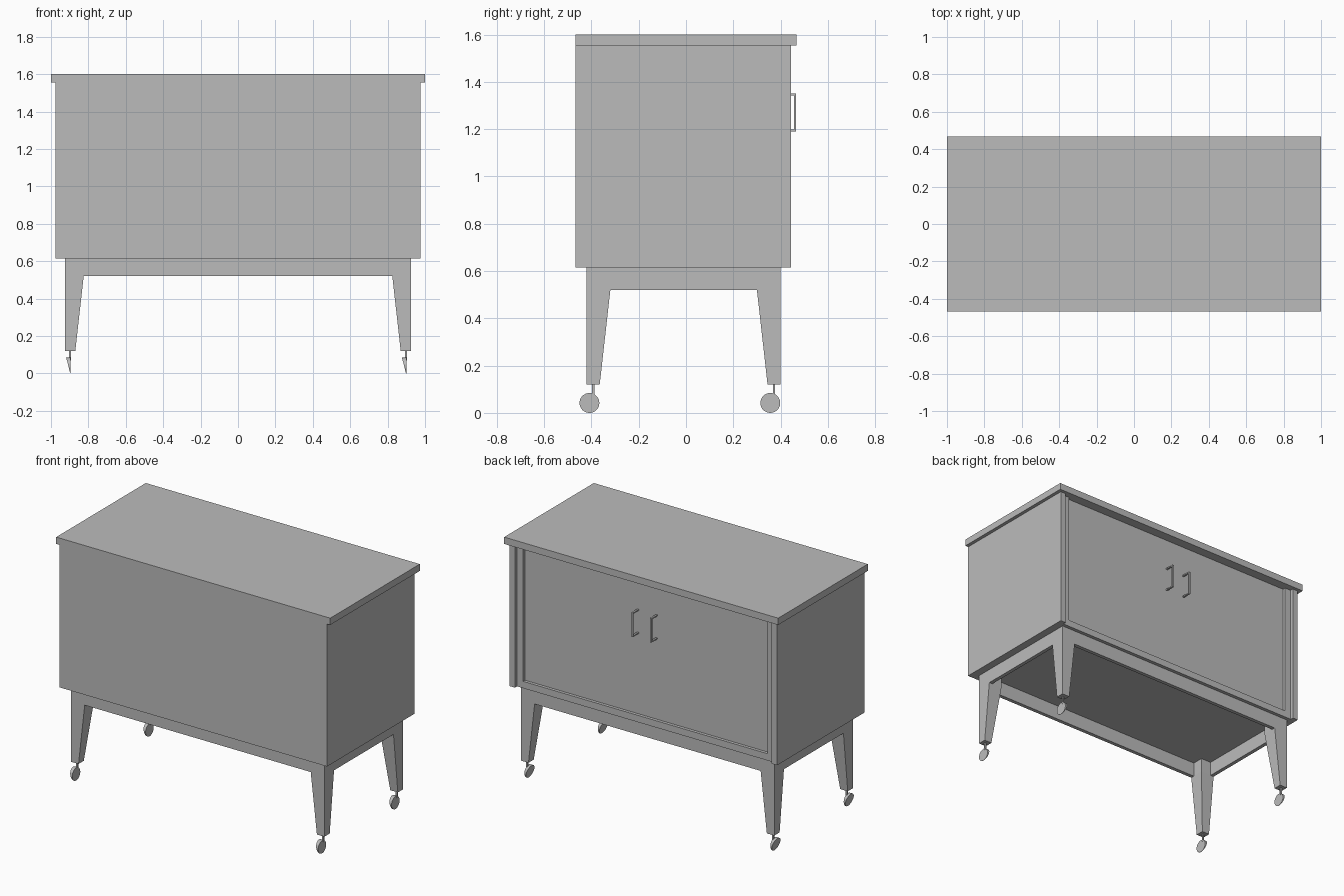
import bpy, bmesh, math
from mathutils import Matrix, Vector

if "Cube" in bpy.data.objects:
    bpy.data.objects.remove(bpy.data.objects["Cube"])

grey = bpy.data.materials.new("plain grey")
grey.use_nodes = True
COLOUR = (0.5, 0.5, 0.5, 1)
grey.diffuse_color = COLOUR
grey.node_tree.nodes["Principled BSDF"].inputs["Base Color"].default_value = COLOUR


def finish(name, bm):
    bmesh.ops.recalc_face_normals(bm, faces=bm.faces)
    mesh = bpy.data.meshes.new(name)
    bm.to_mesh(mesh)
    bm.free()
    mesh.materials.append(grey)
    obj = bpy.data.objects.new(name, mesh)
    bpy.context.collection.objects.link(obj)
    return obj


def box(name, x, y, z):
    """Box from (min, max) pairs."""
    bm = bmesh.new()
    bmesh.ops.create_cube(bm, size=1)
    for v in bm.verts:
        v.co = [lo + (c + 0.5) * (hi - lo) for c, (lo, hi) in zip(v.co, (x, y, z))]
    return finish(name, bm)


# Cabinet: stepped back with side panels, frame and recessed door panel
BOTTOM, LID, FRONT, BACK, SIDE = 0.615, 1.555, -0.467, 0.445, 0.977
FRAME_Y, DOOR_Y = BACK - 0.022, BACK - 0.042
INNER = SIDE - 0.04
OPENING = INNER - 0.045
box("top", (-1, 1), (-0.467, 0.467), (LID, 1.6))
box("front_panel", (-INNER, INNER), (FRONT, FRONT + 0.04), (BOTTOM, LID))
box("bottom_panel", (-INNER, INNER), (FRONT + 0.04, FRAME_Y), (BOTTOM, BOTTOM + 0.045))
box("door_panel", (-OPENING, OPENING), (DOOR_Y - 0.03, DOOR_Y), (BOTTOM + 0.045, LID))
for s, label in ((-1, "right"), (1, "left")):
    box("side_panel_" + label, sorted((s * INNER, s * SIDE)), (FRONT, BACK), (BOTTOM, LID))
    box("door_frame_" + label, sorted((s * OPENING, s * INNER)),
        (DOOR_Y - 0.03, FRAME_Y), (BOTTOM + 0.045, LID))

    # Bracket handle
    hx = (s * 0.068 - 0.006, s * 0.068 + 0.006)
    box("handle_bar_" + label, hx, (0.457, 0.465), (1.19, 1.35))
    for z in (1.19, 1.342):
        box("handle_arm_" + label, hx, (DOOR_Y, 0.457), (z, z + 0.008))

# Base aprons
BX, BY0, BY1, APRON, T = 0.925, -0.42, 0.4, 0.52, 0.025
LEG, FOOT, FOOT_Z = 0.1, 0.055, 0.12
for label, y in (("front", BY0), ("back", BY1 - T)):
    box("apron_" + label, (LEG - BX, BX - LEG), (y, y + T), (APRON, BOTTOM))
for label, x in (("right", -BX), ("left", BX - T)):
    box("apron_" + label, (x, x + T), (BY0 + LEG, BY1 - LEG), (APRON, BOTTOM))


def leg(name, corner, sx, sy):
    """Square leg with vertical outer faces and tapered inner faces."""
    bm = bmesh.new()
    rings = []
    for z, w in ((FOOT_Z, FOOT), (APRON, LEG), (BOTTOM, LEG)):
        rings.append([bm.verts.new((corner[0] + sx * a * w, corner[1] + sy * b * w, z))
                      for a, b in ((0, 0), (1, 0), (1, 1), (0, 1))])
    for lo, hi in zip(rings, rings[1:]):
        for i in range(4):
            j = (i + 1) % 4
            bm.faces.new((lo[i], lo[j], hi[j], hi[i]))
    bm.faces.new(rings[0])
    bm.faces.new(rings[-1])
    return finish(name, bm)


def caster(name, x, y):
    """Wedge-shaped wheel: one upright face, one slanted face."""
    radius, half = 0.042, 0.5
    bm = bmesh.new()
    bmesh.ops.create_cone(bm, cap_ends=True, segments=32, radius1=radius, radius2=radius,
                          depth=2 * half, matrix=Matrix.Rotation(math.pi / 2, 4, "Y"))
    for v in bm.verts:
        thick = 0.002 + 0.022 * (v.co.z + radius) / (2 * radius)
        v.co = Vector((x + 0.003 - (thick if v.co.x < 0 else 0),
                       y - 0.016 + v.co.y, radius + v.co.z))
    return finish(name, bm)


# Legs with casters
for side, sx in (("right", 1), ("left", -1)):
    for end, sy, cy in (("front", 1, BY0), ("back", -1, BY1)):
        cx = -sx * BX
        tag = end + "_" + side
        leg("leg_" + tag, (cx, cy), sx, sy)
        px, py = cx + sx * FOOT / 2, cy + sy * FOOT / 2
        box("caster_stem_" + tag, (px - 0.005, px + 0.005), (py - 0.005, py + 0.005), (0.07, FOOT_Z))
        wheel = caster("caster_wheel_" + tag, px, py)
        bpy.ops.object.select_all(action="DESELECT")
        wheel.select_set(True)
        bpy.context.view_layer.objects.active = wheel
        bpy.ops.object.shade_smooth_by_angle(angle=math.radians(30))
